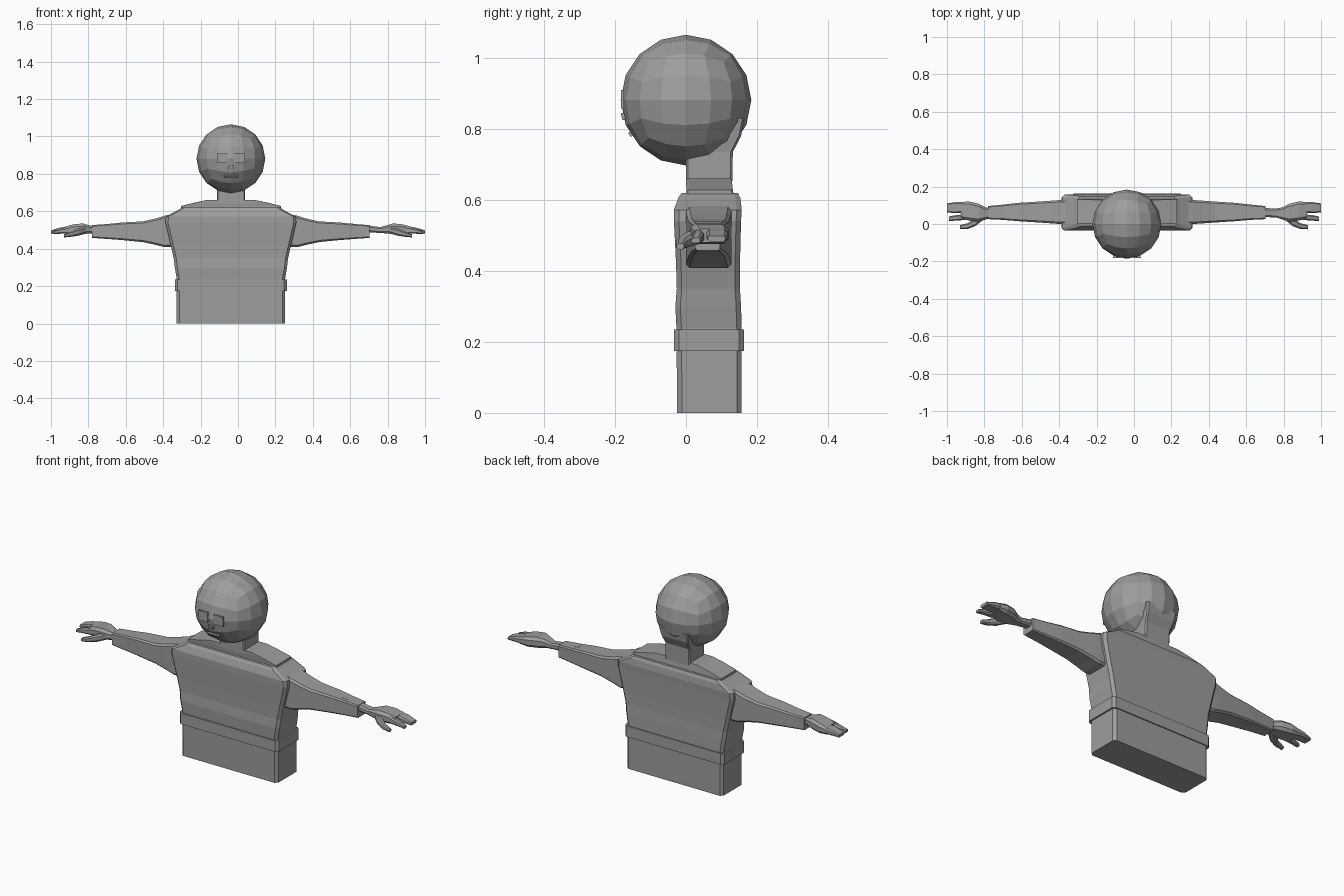
import bpy
import bmesh
import math
from mathutils import Vector, Matrix

if "Cube" in bpy.data.objects:
    bpy.data.objects.remove(bpy.data.objects["Cube"], do_unlink=True)

MID = -0.038  # body centre line

grey = bpy.data.materials.new("plain grey")
grey.use_nodes = True
colour = (0.34, 0.34, 0.34, 1)
grey.diffuse_color = colour
grey.node_tree.nodes["Principled BSDF"].inputs["Base Color"].default_value = colour


def add_object(name, bm):
    bmesh.ops.recalc_face_normals(bm, faces=bm.faces)
    mesh = bpy.data.meshes.new(name)
    bm.to_mesh(mesh)
    bm.free()
    mesh.materials.append(grey)
    obj = bpy.data.objects.new(name, mesh)
    bpy.context.collection.objects.link(obj)
    return obj


def chamfered(a0, a1, b0, b1, c):
    """Rectangle outline with cut corners."""
    return [(a0 + c, b0), (a1 - c, b0), (a1, b0 + c), (a1, b1 - c),
            (a1 - c, b1), (a0 + c, b1), (a0, b1 - c), (a0, b0 + c)]


def loft(name, rings):
    """Skin a list of point rings and cap both ends."""
    bm = bmesh.new()
    loops = [[bm.verts.new(p) for p in ring] for ring in rings]
    for low, high in zip(loops, loops[1:]):
        n = len(low)
        for i in range(n):
            j = (i + 1) % n
            bm.faces.new((low[i], low[j], high[j], high[i]))
    bm.faces.new(loops[0])
    bm.faces.new(loops[-1])
    return add_object(name, bm)


def stack(name, sections, c):
    """Upright part from (z, half width, front, back) sections."""
    return loft(name, [[(MID + a, b, z) for a, b in chamfered(-w, w, y0, y1, c)]
                       for z, w, y0, y1 in sections])


def limb(name, sections, cut, side, centre=0.0):
    """Sideways part from (x, y0, y1, z0, z1) sections."""
    rings = []
    for x, y0, y1, z0, z1 in sections:
        c = min(y1 - y0, z1 - z0) * cut
        rings.append([(centre + side * x, a, b)
                      for a, b in chamfered(y0, y1, z0, z1, c)])
    return loft(name, rings)


# Body
stack("torso", [(0, .29, -.025, .157), (.24, .29, -.027, .157),
                (.30, .30, -.03, .155), (.35, .306, -.026, .152),
                (.42, .322, -.028, .152), (.54, .35, -.034, .155),
                (.572, .347, -.034, .157), (.605, .285, -.022, .153),
                (.62, .262, -.012, .146)], .014)
stack("belt", [(.175, .299, -.034, .163), (.235, .299, -.034, .163)], .014)
stack("shoulder_yoke", [(.60, .268, .002, .136), (.628, .268, .002, .132),
                        (.645, .20, .0, .13), (.66, .13, .0, .128)], .004)

# Neck flares out into the back of the head
stack("neck", [(.64, .075, .0, .13), (.735, .075, .0, .132),
               (.78, .082, -.01, .155), (.83, .09, -.02, .165)], .006)

# Head: cube grid rounded to a ball
bm = bmesh.new()
bmesh.ops.create_cube(bm, size=2)
bmesh.ops.subdivide_edges(bm, edges=bm.edges[:], cuts=3, use_grid_fill=True)
for v in bm.verts:
    v.co = Vector([math.tan(t * math.pi / 4) for t in v.co]).normalized() * .184
    v.co += Vector((MID, 0, .881))
add_object("head", bm)


def box(name, centre, size, tilt=0.0):
    bm = bmesh.new()
    bmesh.ops.create_cube(bm, size=1)
    for v in bm.verts:
        v.co = Vector(a * b for a, b in zip(v.co, size))
    bmesh.ops.transform(bm, verts=bm.verts, matrix=Matrix.Translation(centre)
                        @ Matrix.Rotation(tilt, 4, 'X'))
    return add_object(name, bm)


# Face
for side, label in ((1, "left"), (-1, "right")):
    box(label + "_eye", (MID + side * .046, -.179, .884), (.058, .008, .052))
box("nose", (MID, -.177, .835), (.03, .009, .02), .25)
box("mouth", (MID, -.156, .785), (.075, .008, .014), .6)

sleeve = [(.29, .0, .128, .41, .59), (.355, .0, .128, .408, .576),
          (.40, .003, .125, .42, .562), (.47, .008, .12, .435, .546),
          (.58, .015, .113, .446, .54), (.66, .022, .104, .452, .532),
          (.742, .026, .096, .458, .526)]
wrist = [(.60, .035, .085, .49, .535), (.70, .037, .085, .488, .524),
         (.76, .035, .083, .484, .515), (.79, .025, .088, .482, .524),
         (.83, .012, .108, .478, .535), (.88, .018, .12, .476, .53),
         (.925, .03, .118, .48, .518)]
fingers = [(.91, .058, .118, .482, .52), (.955, .058, .117, .484, .512),
           (1.0, .062, .11, .482, .498)]
index = [(.90, .022, .052, .48, .518), (.95, .018, .048, .48, .508),
         (.99, .016, .04, .478, .493)]
thumb = [(.81, .02, .06, .482, .518), (.85, -.012, .03, .47, .508),
         (.89, -.027, .004, .464, .492), (.93, -.026, -.006, .46, .477)]

# Arms and hands
for side, label in ((1, "left"), (-1, "right")):
    limb(label + "_sleeve", sleeve, .08, side, MID)
    limb(label + "_palm_and_wrist", wrist, .25, side)
    limb(label + "_fingers", fingers, .25, side)
    limb(label + "_index_finger", index, .25, side)
    limb(label + "_thumb", thumb, .25, side)
